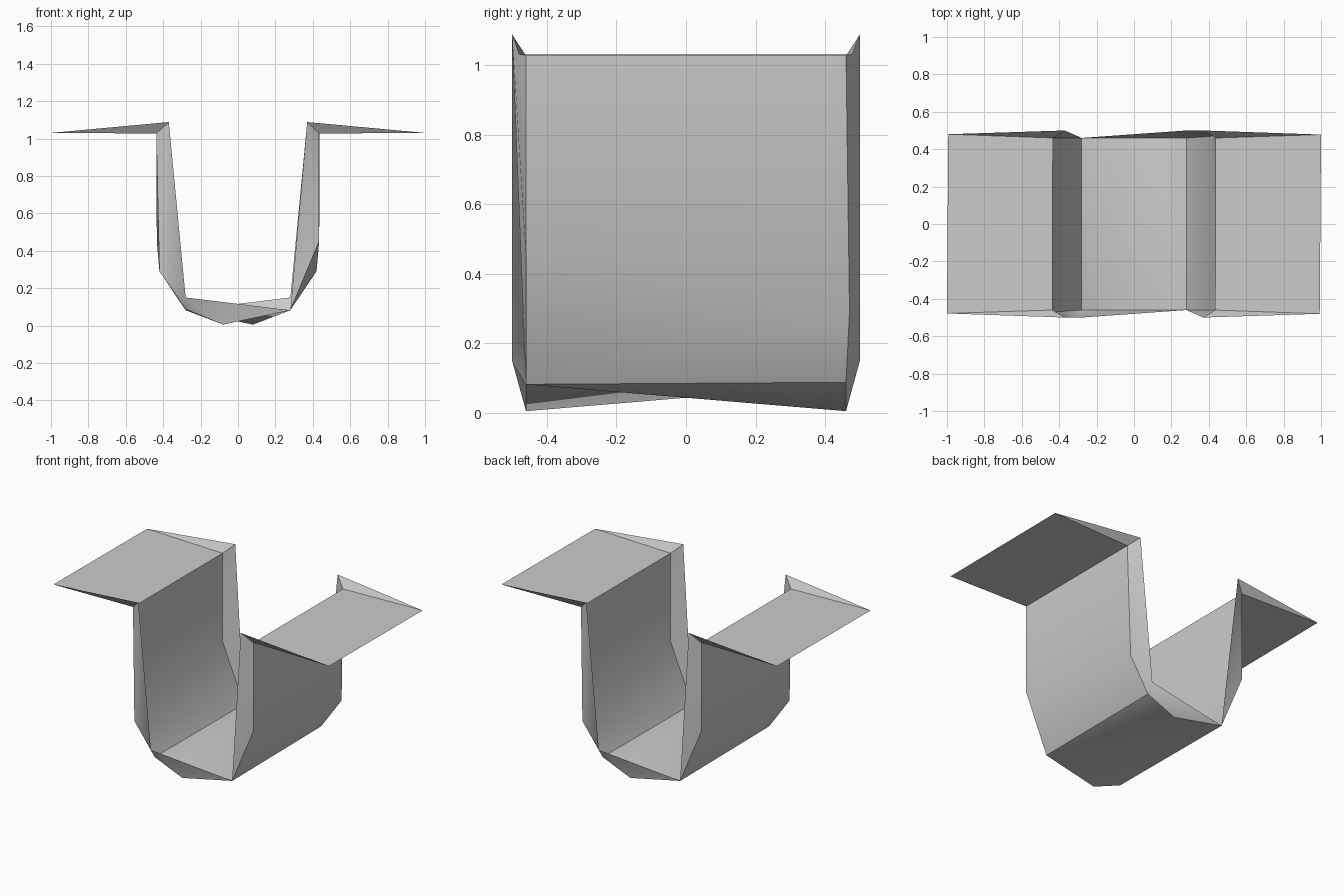
import bpy, bmesh
from math import pi, radians
from mathutils import Matrix

if "Cube" in bpy.data.objects:
    bpy.data.objects.remove(bpy.data.objects["Cube"])

# Front rim of the channel; the back rim is the same rim turned half around z
Y = -0.46
rim = [(-0.437, Y, 1.027), (-0.42, -0.47, 0.29), (-0.28, Y, 0.088), (-0.08, Y, 0.005),
       (0.28, Y, 0.082), (0.434, Y, 0.45), (0.434, Y, 1.027)]
peak_l, peak_r = (-0.37, -0.5, 1.088), (0.37, -0.5, 1.088)
corner = (-0.28, -0.5, 0.15)
tip_l, tip_r = (-1, -0.478, 1.03), (0.993, -0.48, 1.03)


def turned(p):
    return (-p[0], -p[1], p[2])


A, B, C, D, E, F, G = rim
A2, B2, C2, D2, E2, F2, G2 = map(turned, rim)

# Shell strips: left flange, wall and curved floor (the other half is rotated)
shell = [(tip_l, A, G2, turned(tip_r)), (A, B, F2, G2), (B, C, E2, F2),
         (C, D, E2), (D, E, E2)]
# Flared lip along the whole front rim, including the flange gussets
lip = [(tip_l, peak_l, A), (A, peak_l, B), (peak_l, corner, B), (B, corner, C),
       (C, corner, D), (D, corner, E), (E, peak_r, F), (F, peak_r, G),
       (G, peak_r, tip_r)]

bm = bmesh.new()
for pts in shell + lip:
    bm.faces.new([bm.verts.new(p) for p in pts])

# Half-turn copy completes the model
copy = bmesh.ops.duplicate(bm, geom=bm.verts[:] + bm.edges[:] + bm.faces[:])["geom"]
bmesh.ops.rotate(bm, cent=(0, 0, 0), matrix=Matrix.Rotation(pi, 3, "Z"),
                 verts=[v for v in copy if isinstance(v, bmesh.types.BMVert)])
bmesh.ops.remove_doubles(bm, verts=bm.verts[:], dist=0.002)
bmesh.ops.recalc_face_normals(bm, faces=bm.faces[:])
# Sheet faces upward on the flanges
if max(bm.faces, key=lambda f: f.calc_area() * abs(f.normal.z)).normal.z < 0:
    bmesh.ops.reverse_faces(bm, faces=bm.faces[:])

mesh = bpy.data.meshes.new("flanged_channel")
bm.to_mesh(mesh)
bm.free()
obj = bpy.data.objects.new("flanged_channel", mesh)
bpy.context.collection.objects.link(obj)
bpy.context.view_layer.objects.active = obj
obj.select_set(True)
bpy.ops.object.shade_smooth_by_angle(angle=radians(40))
